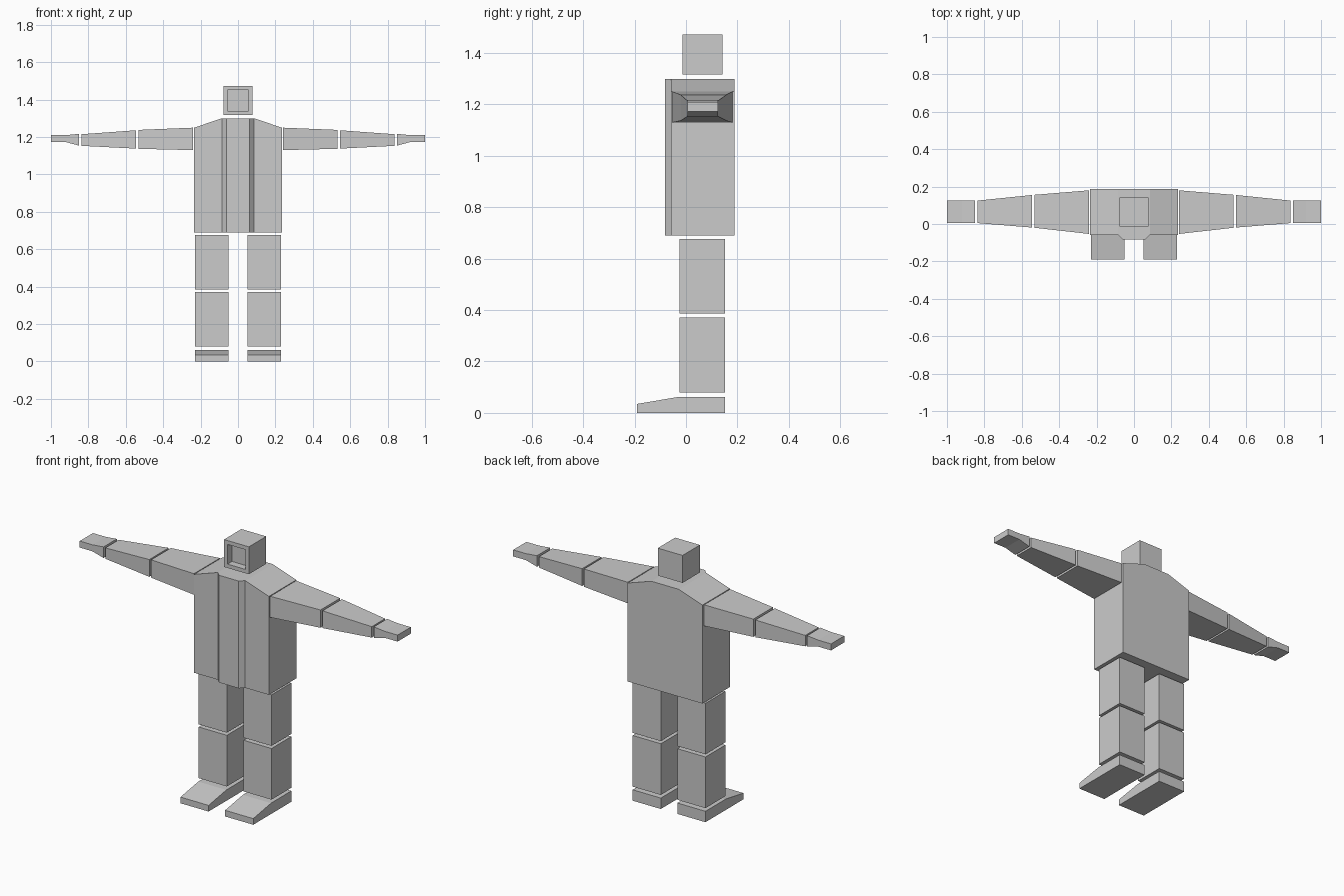
import bpy, bmesh

if "Cube" in bpy.data.objects:
    bpy.data.objects.remove(bpy.data.objects["Cube"])

grey = bpy.data.materials.new("plain grey")
grey.diffuse_color = (0.6, 0.6, 0.6, 1)
grey.use_nodes = True
grey.node_tree.nodes["Principled BSDF"].inputs["Base Color"].default_value = grey.diffuse_color


def finish(name, bm):
    bmesh.ops.recalc_face_normals(bm, faces=bm.faces)
    mesh = bpy.data.meshes.new(name)
    bm.to_mesh(mesh)
    bm.free()
    mesh.materials.append(grey)
    ob = bpy.data.objects.new(name, mesh)
    bpy.context.collection.objects.link(ob)
    return ob


def loft(name, rings):
    """Skin a list of four-point rings and cap both ends."""
    bm = bmesh.new()
    rows = [[bm.verts.new(p) for p in ring] for ring in rings]
    for a, b in zip(rows, rows[1:]):
        for i in range(4):
            j = (i + 1) % 4
            bm.faces.new((a[i], a[j], b[j], b[i]))
    bm.faces.new(rows[0])
    bm.faces.new(rows[-1])
    return finish(name, bm)


def ring_x(x, y0, y1, z0, z1):
    return [(x, y0, z0), (x, y1, z0), (x, y1, z1), (x, y0, z1)]


def ring_y(y, x0, x1, z0, z1):
    return [(x0, y, z0), (x1, y, z0), (x1, y, z1), (x0, y, z1)]


# Torso with sloped shoulders and a raised front panel
half = [(0.062, -0.082, 1.30), (0.086, -0.058, 1.30), (0.235, -0.058, 1.25)]
sections = [(-x, y, z) for x, y, z in reversed(half)] + half
loft("torso", [ring_x(x, y, 0.188, 0.69, z) for x, y, z in sections])

# Head: a box with a recessed square face
bm = bmesh.new()
rows = [[bm.verts.new(p) for p in ring_y(y, -w, w, 1.395 - w, 1.395 + w)]
        for y, w in ((0.142, 0.078), (-0.014, 0.078), (-0.014, 0.056), (0.026, 0.056))]
for a, b in zip(rows, rows[1:]):
    for i in range(4):
        j = (i + 1) % 4
        bm.faces.new((a[i], a[j], b[j], b[i]))
bm.faces.new(rows[0])
bm.faces.new(rows[-1])
finish("head", bm)

# Limbs on both sides
for side, s in (("left", 1), ("right", -1)):
    # Arm segments tapering outward: (x, y0, y1, z0, z1)
    arm = {
        "upper_arm": [(0.24, -0.053, 0.180, 1.130, 1.25), (0.533, -0.020, 0.156, 1.137, 1.238)],
        "forearm": [(0.545, -0.019, 0.155, 1.138, 1.236), (0.838, 0.005, 0.125, 1.153, 1.215)],
        "hand": [(0.850, 0.006, 0.125, 1.154, 1.217), (0.92, 0.006, 0.125, 1.173, 1.21),
                 (1.0, 0.006, 0.125, 1.173, 1.21)],
    }
    for part, secs in arm.items():
        loft(f"{side}_{part}", [ring_x(s * x, *rest) for x, *rest in secs])

    # Leg segments and wedge-toed foot: (y, z0, z1)
    leg = {
        "thigh": [(-0.026, 0.386, 0.676), (0.152, 0.386, 0.676)],
        "shin": [(-0.026, 0.08, 0.371), (0.152, 0.08, 0.371)],
        "foot": [(-0.19, 0, 0.035), (-0.03, 0, 0.062), (0.152, 0, 0.062)],
    }
    for part, secs in leg.items():
        loft(f"{side}_{part}", [ring_y(y, s * 0.052, s * 0.229, z0, z1) for y, z0, z1 in secs])
